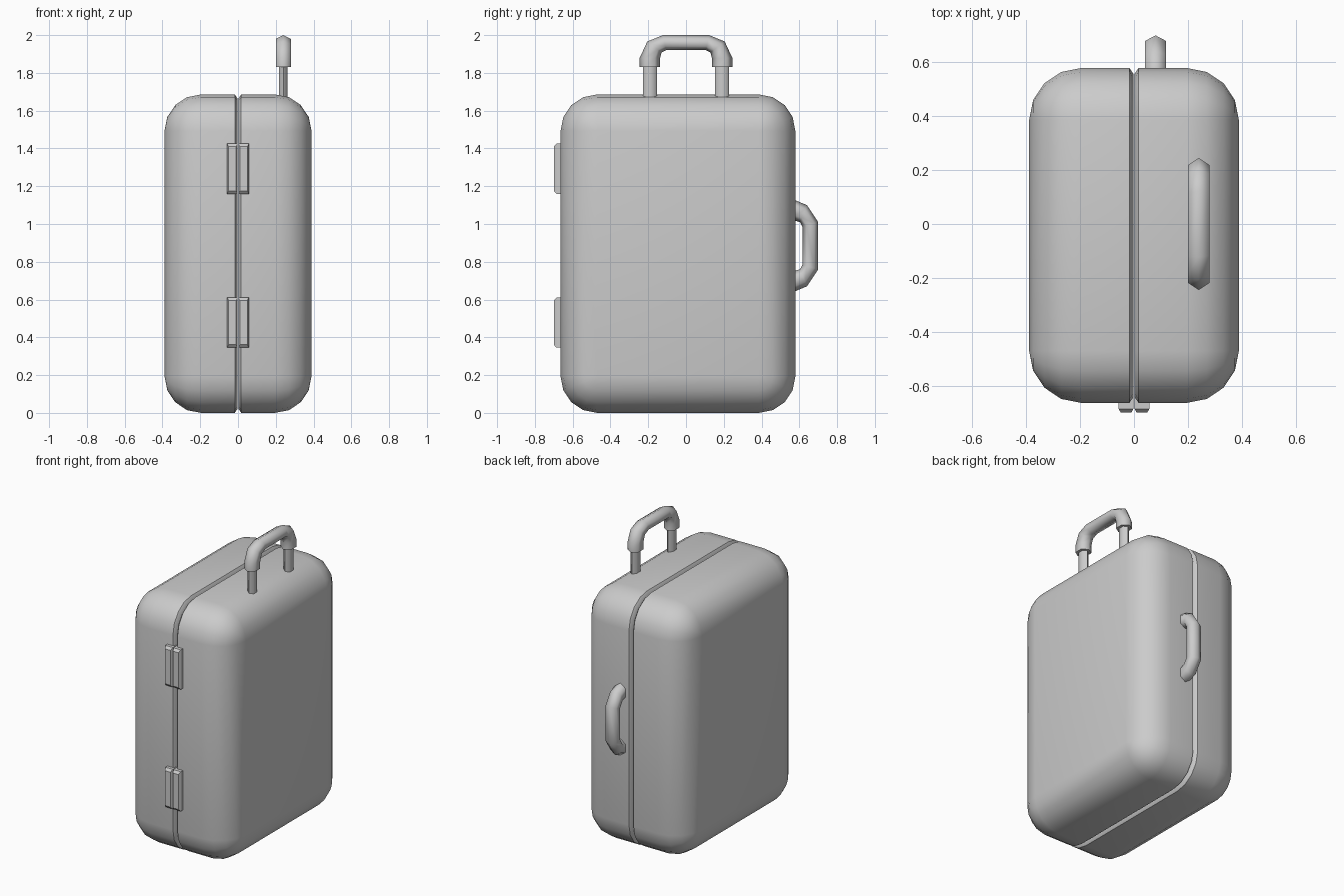
import bpy, bmesh, math

if "Cube" in bpy.data.objects:
    bpy.data.objects.remove(bpy.data.objects["Cube"])


def loft(name, rings, angle=35, mirror=False):
    """Bridge equal-length closed rings, cap both ends, shade by angle."""
    bm = bmesh.new()
    vs = [[bm.verts.new(p) for p in r] for r in rings]
    n = len(vs[0])
    for a, b in zip(vs, vs[1:]):
        for i in range(n):
            j = (i + 1) % n
            bm.faces.new((a[i], a[j], b[j], b[i]))
    bm.faces.new(vs[0])
    bm.faces.new(vs[-1])
    bmesh.ops.remove_doubles(bm, verts=bm.verts, dist=1e-5)
    bmesh.ops.recalc_face_normals(bm, faces=bm.faces)
    me = bpy.data.meshes.new(name)
    bm.to_mesh(me)
    bm.free()
    ob = bpy.data.objects.new(name, me)
    bpy.context.collection.objects.link(ob)
    if mirror:
        ob.modifiers.new("mirror", "MIRROR").use_mirror_merge = False
    bpy.ops.object.select_all(action='DESELECT')
    ob.select_set(True)
    bpy.context.view_layer.objects.active = ob
    bpy.ops.object.shade_smooth_by_angle(angle=math.radians(angle))
    return ob


# Suitcase shell: inset rounded rectangles stacked along x, mirrored at the seam
Y0, Y1, Z0, Z1 = -0.664, 0.579, 0.0, 1.686
WIDTH, R, SEG = 0.389, 0.193, 4


def shell_ring(x, d):
    pts = []
    corners = ((Y1 - R, Z1 - R), (Y0 + R, Z1 - R), (Y0 + R, Z0 + R), (Y1 - R, Z0 + R))
    for q, (cy, cz) in enumerate(corners):
        for s in range(SEG + 1):
            a = math.pi / 2 * (q + s / SEG)
            pts.append((x, cy + (R - d) * math.cos(a), cz + (R - d) * math.sin(a)))
    return pts


profile = [(0.002, 0.022), (0.017, 0.0)]
for s in range(SEG + 1):
    a = math.pi / 2 * s / SEG
    profile.append((WIDTH - R + R * math.sin(a), R - R * math.cos(a)))
loft("shell_halves", [shell_ring(x, d) for x, d in profile], mirror=True)


# Hinges: two chamfered leaves each
def leaf_ring(y, z0, z1, dx, dz):
    xa, xb = 0.002 + dx, 0.057 - dx
    return [(xa, y, z0 + dz), (xb, y, z0 + dz), (xb, y, z1 - dz), (xa, y, z1 - dz)]


for name, z0, z1 in (("lower_hinge", 0.345, 0.61), ("upper_hinge", 1.16, 1.425)):
    loft(name, [leaf_ring(-0.62, z0, z1, 0, 0), leaf_ring(-0.686, z0, z1, 0, 0),
                leaf_ring(-0.70, z0, z1, 0.008, 0.016)], angle=20, mirror=True)

# Six-sided section spanning an outer and an inner (y, z) point
HEX = ((0, 0), (0.25, 1), (0.75, 1), (1, 0), (0.75, -1), (0.25, -1))


def hex_ring(x, w, outer, inner):
    return [(x + w * k, outer[0] + (inner[0] - outer[0]) * t,
             outer[1] + (inner[1] - outer[1]) * t) for t, k in HEX]


# Pull handle grip: half the stations, then their mirror image in y
half = [((-0.245, 1.83), (-0.138, 1.83)), ((-0.245, 1.88), (-0.138, 1.875)),
        ((-0.205, 1.966), (-0.13, 1.908)), ((-0.122, 2.0), (-0.105, 1.921))]
full = half + [((-o[0], o[1]), (-i[0], i[1])) for o, i in reversed(half)]
loft("pull_handle_grip", [hex_ring(0.24, 0.04, o, i) for o, i in full], angle=70)

# Pull handle posts
for name, y in (("pull_post_front", -0.191), ("pull_post_back", 0.191)):
    loft(name, [hex_ring(0.24, 0.023, (y - 0.037, z), (y + 0.037, z))
                for z in (1.64, 1.86)], angle=70)

# Side carry handle: same idea, mirrored about its mid height
MID = 0.885
half = [((0.55, MID - 0.243), (0.55, MID - 0.135)), ((0.58, MID - 0.24), (0.575, MID - 0.133)),
        ((0.64, MID - 0.215), (0.603, MID - 0.125)), ((0.70, MID - 0.125), (0.617, MID - 0.10))]
full = half + [((o[0], 2 * MID - o[1]), (i[0], 2 * MID - i[1])) for o, i in reversed(half)]
loft("carry_handle", [hex_ring(0.08, 0.039, o, i) for o, i in full], angle=70)
